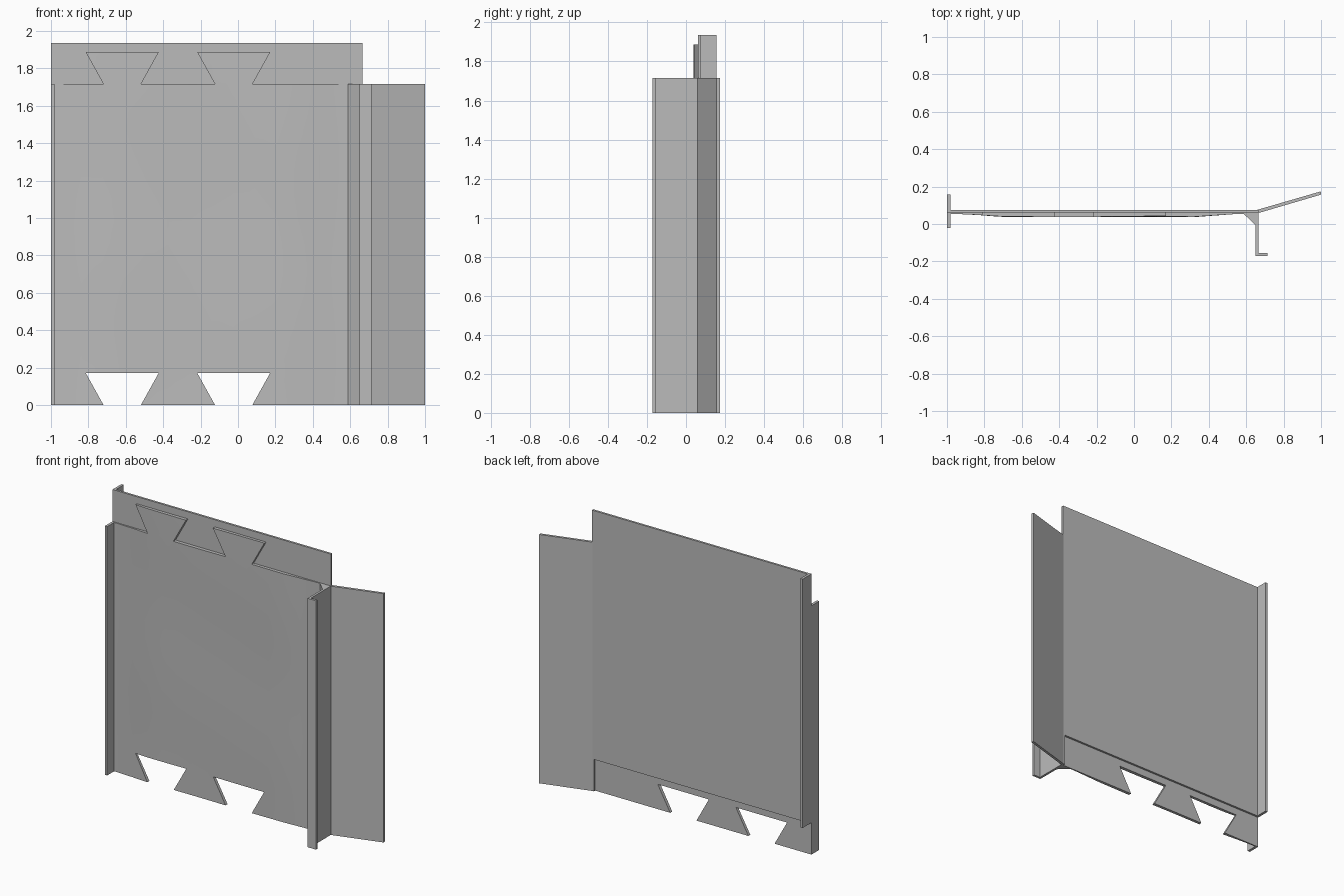
import bpy, bmesh, math
from mathutils import Vector

cube = bpy.data.objects.get("Cube")
if cube:
    bpy.data.objects.remove(cube, do_unlink=True)

grey = bpy.data.materials.new("plain grey")
grey.use_nodes = True
colour = (0.5, 0.5, 0.5, 1)
grey.diffuse_color = colour
grey.node_tree.nodes["Principled BSDF"].inputs["Base Color"].default_value = colour

LOW = 1.715            # top of the front layer
STEP = 0.22            # vertical offset of the back layer
HIGH = LOW + STEP


def extrude_outline(points, direction):
    """Solid bmesh from a closed outline swept along a direction."""
    bm = bmesh.new()
    face = bm.faces.new([bm.verts.new(p) for p in points])
    swept = bmesh.ops.extrude_face_region(bm, geom=[face])["geom"]
    bmesh.ops.translate(bm, vec=direction,
                        verts=[v for v in swept if isinstance(v, bmesh.types.BMVert)])
    bmesh.ops.recalc_face_normals(bm, faces=bm.faces)
    return bm


def finish(name, bm):
    mesh = bpy.data.meshes.new(name)
    bm.to_mesh(mesh)
    bm.free()
    mesh.materials.append(grey)
    obj = bpy.data.objects.new(name, mesh)
    bpy.context.collection.objects.link(obj)
    return obj


def upright(name, plan, z0, z1):
    """Part with a constant plan outline between two heights."""
    return finish(name, extrude_outline([(x, y, z0) for x, y in plan], (0, 0, z1 - z0)))


def rect(x0, x1, y0, y1):
    return [(x0, y0), (x1, y0), (x1, y1), (x0, y1)]


# Back sheet and the two edge flanges
upright("back_sheet", rect(-1, 0.665, 0.061, 0.076), STEP, HIGH)
upright("back_flange", rect(-1, -0.982, 0.07, 0.157), STEP, HIGH)
upright("front_flange", rect(-1, -0.982, -0.022, 0.062), 0, LOW)

# Corner post with hooked foot, brace and angled fin
upright("hooked_post", [(0.65, 0.061), (0.65, -0.172), (0.715, -0.172),
                        (0.715, -0.156), (0.666, -0.156), (0.666, 0.061)], 0, LOW)
upright("corner_brace", [(0.58, 0.061), (0.651, -0.008), (0.651, 0.061)], 0, LOW)
upright("angled_fin", [(0.65, 0.06), (0.67, 0.06), (1, 0.157),
                       (0.998, 0.174), (0.66, 0.076), (0.65, 0.076)], 0, LOW)


# Front panel: dovetail sockets along the bottom, matching tabs along the top
def dovetails(base):
    path = []
    for centre in (-0.619, -0.023):
        for dx, dz in ((-0.1, 0), (-0.195, 0.171), (0.195, 0.171), (0.1, 0)):
            path.append((centre + dx, base + dz))
    return path


outline = [(-0.99, 0)] + dovetails(0) + [(0.655, 0), (0.655, LOW)]
outline += dovetails(LOW)[::-1] + [(-0.99, LOW)]
FRONT = 0.054
panel = extrude_outline([(x, 0.062, z) for x, z in outline], (0, FRONT - 0.062, 0))


def slice_panel(point, normal):
    bmesh.ops.bisect_plane(panel, geom=panel.verts[:] + panel.edges[:] + panel.faces[:],
                           plane_co=point, plane_no=normal, dist=1e-5)


for i in range(14):
    slice_panel((-0.955 + i * 0.116, 0, 0), (1, 0, 0))
for i in range(1, 16):
    slice_panel((0, 0, i * 0.123), (0, 0, 1))


# Shallow, uneven swelling of the front face
def ease(t):
    t = max(0, min(1, t))
    return t * t * (3 - 2 * t)


for v in panel.verts:
    if abs(v.co.y - FRONT) < 1e-4:
        x, z = v.co.x, v.co.z
        swell = ease((x + 0.96) / 0.3) * ease((0.56 - x) / 0.25)
        ripple = math.sin(5 * x + 2 * z) * math.sin(4 * z - 3 * x)
        v.co.y -= swell * (0.0145 + 0.003 * ripple)

front_panel = finish("front_panel", panel)
bpy.ops.object.select_all(action="DESELECT")
front_panel.select_set(True)
bpy.context.view_layer.objects.active = front_panel
bpy.ops.object.shade_smooth_by_angle(angle=math.radians(30))
